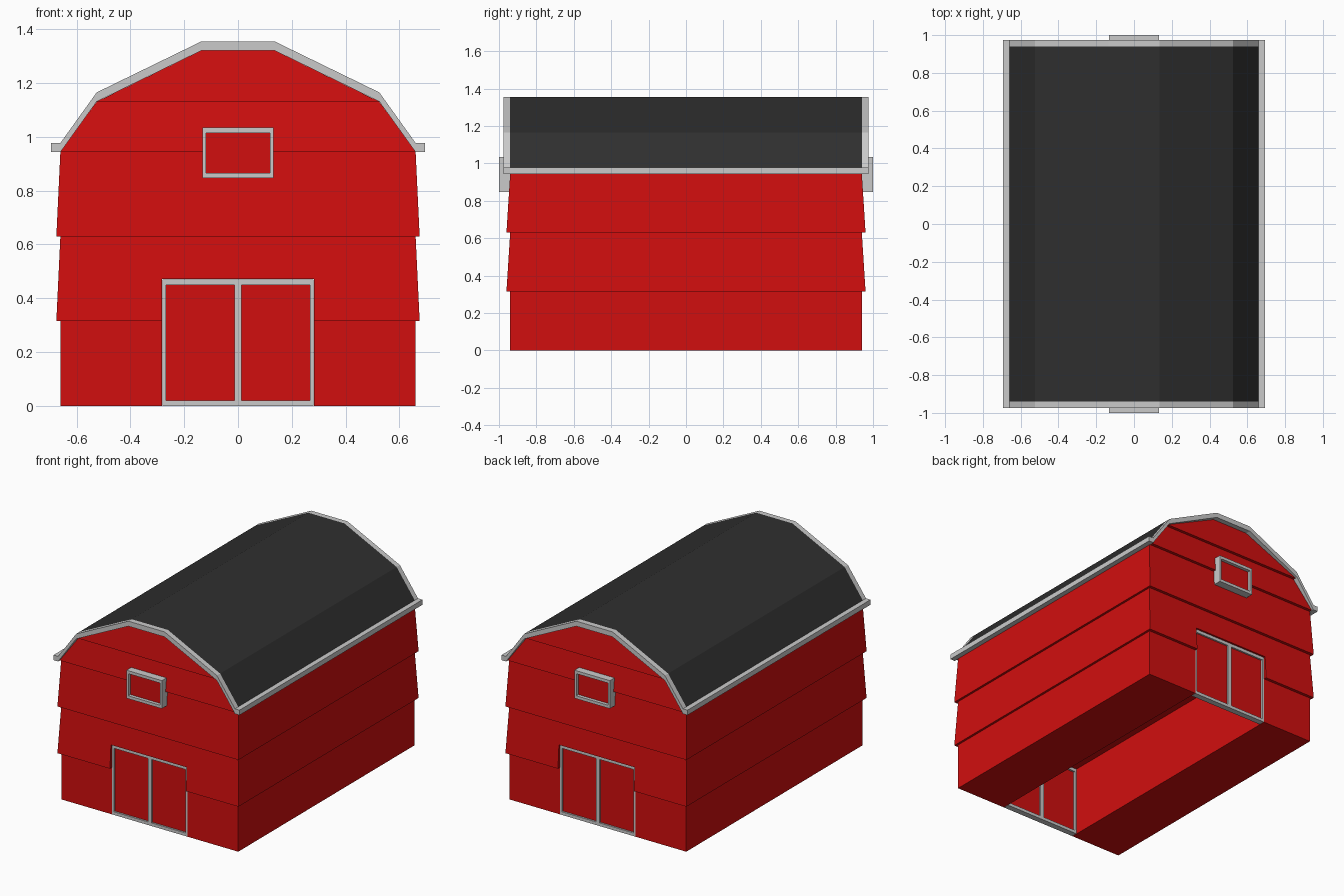
import bpy
import bmesh

cube = bpy.data.objects.get("Cube")
if cube:
    bpy.data.objects.remove(cube, do_unlink=True)


def material(name, r, g, b):
    m = bpy.data.materials.new(name)
    m.use_nodes = True
    m.diffuse_color = (r, g, b, 1)
    m.node_tree.nodes["Principled BSDF"].inputs["Base Color"].default_value = (r, g, b, 1)
    return m


RED = material("barn red", 0.64, 0.0045, 0.0045)
GREY = material("trim grey", 0.59, 0.59, 0.59)
DARK = material("roof charcoal", 0.028, 0.028, 0.028)


def finish(bm, name, mat):
    bmesh.ops.recalc_face_normals(bm, faces=bm.faces)
    me = bpy.data.meshes.new(name)
    bm.to_mesh(me)
    bm.free()
    me.materials.append(mat)
    ob = bpy.data.objects.new(name, me)
    bpy.context.collection.objects.link(ob)
    return ob


def add_box(bm, x0, x1, y0, y1, z0, z1):
    verts = bmesh.ops.create_cube(bm, size=1)["verts"]
    for v in verts:
        v.co = (x1 if v.co.x > 0 else x0, y1 if v.co.y > 0 else y0, z1 if v.co.z > 0 else z0)


def box(name, mat, *bounds):
    bm = bmesh.new()
    add_box(bm, *bounds)
    return finish(bm, name, mat)


def frame(name, x0, x1, y0, y1, z0, z1, wx, wz):
    """Rectangular ring extruded along y."""
    bm = bmesh.new()
    outer = [(x0, z0), (x1, z0), (x1, z1), (x0, z1)]
    inner = [(x0 + wx, z0 + wz), (x1 - wx, z0 + wz), (x1 - wx, z1 - wz), (x0 + wx, z1 - wz)]
    rings = [[bm.verts.new((x, y, z)) for x, z in loop]
             for loop, y in ((outer, y0), (outer, y1), (inner, y1), (inner, y0))]
    for a, b in zip(rings, rings[1:] + rings[:1]):
        for i in range(4):
            j = (i + 1) % 4
            bm.faces.new((a[i], a[j], b[j], b[i]))
    return finish(bm, name, GREY)


def roof_band(name, mat, y0, y1):
    """Gambrel band of constant vertical thickness, extruded along y."""
    half = [(0.135, 1.355), (0.525, 1.165), (0.66, 0.977)]
    top = [(-x, z) for x, z in reversed(half)] + half
    profile = top + [(x, z - 0.034) for x, z in reversed(top)]
    bm = bmesh.new()
    a, b = [[bm.verts.new((x, y, z)) for x, z in profile] for y in (y0, y1)]
    n = len(profile)
    for i in range(n):
        j = (i + 1) % n
        bm.faces.new((a[i], a[j], b[j], b[i]))
    for i in range(n // 2 - 1):
        for s in (a, b):
            bm.faces.new((s[i], s[i + 1], s[n - 2 - i], s[n - 1 - i]))
    return finish(bm, name, mat)


# Walls: stacked siding tiers, each flaring out over the one below
tiers = [(0.66, 0.94, 0), (0.66, 0.94, 0.315),
         (0.675, 0.96, 0.315), (0.66, 0.94, 0.63),
         (0.675, 0.96, 0.63), (0.66, 0.94, 0.945),
         (0.661, 0.96, 0.945), (0.525, 0.94, 1.13),
         (0.526, 0.96, 1.13), (0.135, 0.94, 1.321)]
bm = bmesh.new()
rings = [[bm.verts.new((sx * x, sy * y, z)) for sx, sy in ((-1, -1), (1, -1), (1, 1), (-1, 1))]
         for x, y, z in tiers]
for a, b in zip(rings, rings[1:]):
    for i in range(4):
        j = (i + 1) % 4
        bm.faces.new((a[i], a[j], b[j], b[i]))
bm.faces.new(rings[0])
bm.faces.new(rings[-1])
walls = finish(bm, "walls", RED)

# Drive-through passage between the two doorways
cutter = box("passage_cutter", RED, -0.283, 0.283, -1.2, 1.2, -0.2, 0.472)
cutter.hide_render = True
mod = walls.modifiers.new("passage", "BOOLEAN")
mod.operation = "DIFFERENCE"
mod.solver = "EXACT"
mod.object = cutter
bpy.context.view_layer.objects.active = walls
bpy.ops.object.modifier_apply(modifier=mod.name)
bpy.data.objects.remove(cutter, do_unlink=True)

# Roof and eave trim
roof_band("roof", DARK, -0.94, 0.94)
for side, s in (("left", 1), ("right", -1)):
    x0, x1 = sorted((s * 0.658, s * 0.694))
    box(side + "_eave_trim", GREY, x0, x1, -0.975, 0.975, 0.943, 0.977)

# Gable trim, window and double doors at each end
for end, s in (("front", -1), ("back", 1)):
    def span(a, b):
        return sorted((s * a, s * b))

    roof_band(end + "_gable_trim", GREY, *span(0.94, 0.975))
    frame(end + "_window_frame", -0.132, 0.132, *span(0.93, 1.0), 0.846, 1.035, 0.014, 0.02)
    box(end + "_window_panel", RED, -0.125, 0.125, *span(0.93, 0.978), 0.855, 1.025)
    for side, x0, x1 in (("left", 0, 0.281), ("right", -0.281, 0)):
        frame(f"{end}_{side}_door_frame", x0, x1, *span(0.9, 0.94), 0, 0.47, 0.013, 0.021)
        box(f"{end}_{side}_door_panel", RED, x0 + 0.008, x1 - 0.008,
            *span(0.912, 0.928), 0.012, 0.46)
